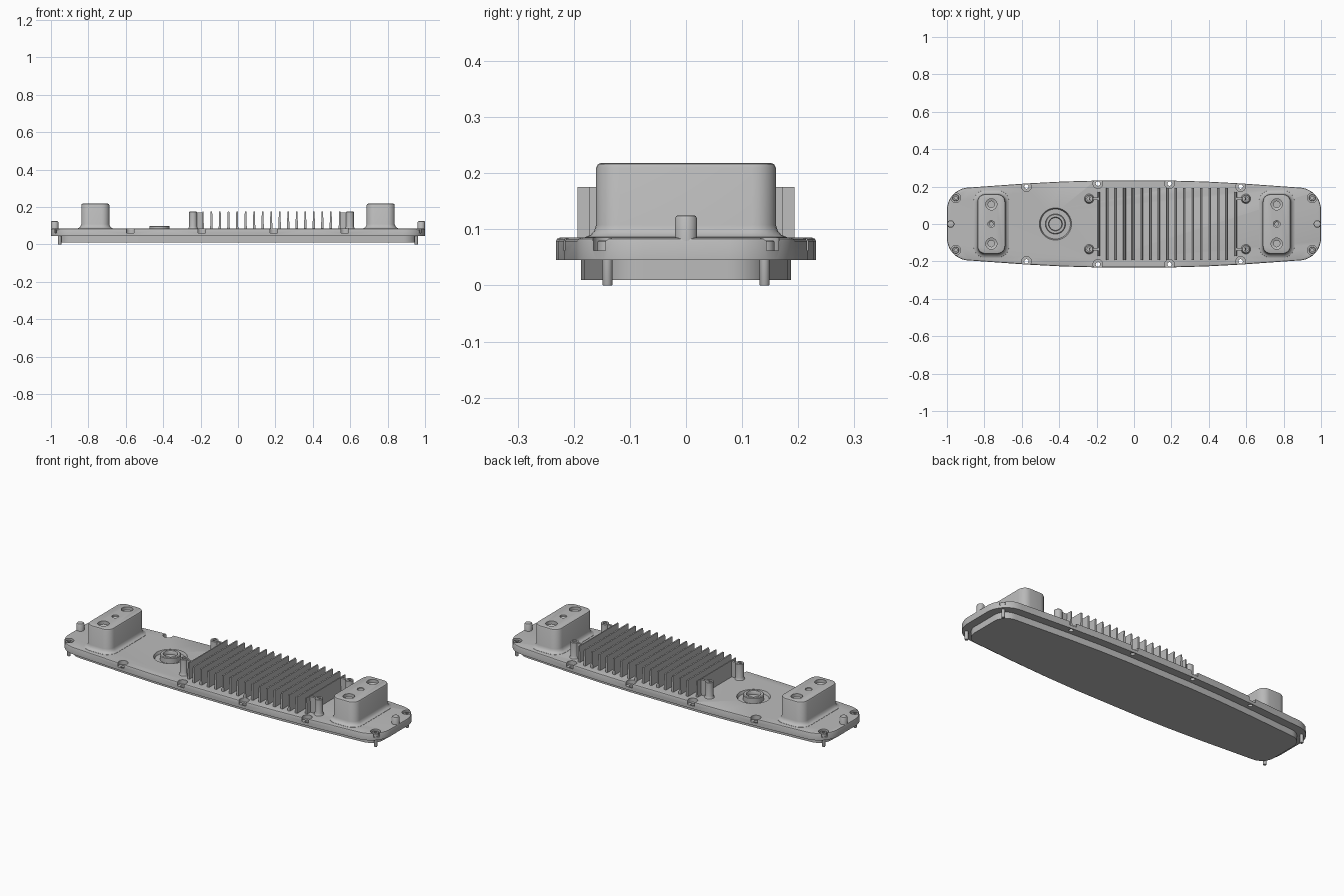
import bpy, bmesh
from math import sin, cos, pi

if "Cube" in bpy.data.objects:
    bpy.data.objects.remove(bpy.data.objects["Cube"])

grey = bpy.data.materials.new("cast grey")
grey.use_nodes = True
grey.diffuse_color = (0.5, 0.5, 0.5, 1)
grey.node_tree.nodes["Principled BSDF"].inputs["Base Color"].default_value = (0.5, 0.5, 0.5, 1)


# Outlines: each returns a function that gives a loop of points grown by d
def circle(r, n=24):
    return lambda d: [((r + d) * cos(2 * pi * i / n), (r + d) * sin(2 * pi * i / n))
                      for i in range(n)]


def rounded_box(hx, hy, r, n=7):
    def outline(d):
        pts = []
        for k, (sx, sy) in enumerate([(1, 1), (-1, 1), (-1, -1), (1, -1)]):
            for i in range(n):
                a = pi / 2 * (k + i / (n - 1))
                pts.append((sx * (hx - r) + (r + d) * cos(a), sy * (hy - r) + (r + d) * sin(a)))
        return pts
    return outline


def housing(d):
    # One quarter, mirrored round: flat middle, tapering shoulder, round corner
    quarter = [(0.88 + (0.12 + d) * cos(a), 0.075 + (0.12 + d) * sin(a))
               for a in [pi / 2 * i / 10 for i in range(11)]]
    quarter += [(0.57, 0.217 + d), (0.38, 0.227 + d), (0.2, 0.232 + d)]
    half = quarter + [(-x, y) for x, y in reversed(quarter)]
    return half + [(-x, -y) for x, y in half]


def loft(name, outline, profile, loc=(0, 0)):
    """Stack loops of the outline by (height, growth) and cap both ends."""
    bm = bmesh.new()
    rings = [[bm.verts.new((x, y, z)) for x, y in outline(d)] for z, d in profile]
    bm.faces.new(rings[0][::-1])
    bm.faces.new(rings[-1])
    n = len(rings[0])
    for a, b in zip(rings, rings[1:]):
        for i in range(n):
            j = (i + 1) % n
            bm.faces.new((a[i], a[j], b[j], b[i]))
    bmesh.ops.recalc_face_normals(bm, faces=bm.faces)
    mesh = bpy.data.meshes.new(name)
    bm.to_mesh(mesh)
    bm.free()
    mesh.materials.append(grey)
    ob = bpy.data.objects.new(name, mesh)
    ob.location = (*loc, 0)
    bpy.context.collection.objects.link(ob)
    return ob


def select(ob):
    bpy.ops.object.select_all(action='DESELECT')
    ob.select_set(True)
    bpy.context.view_layer.objects.active = ob


def cut(target, cutters):
    select(target)
    for c in cutters:
        c.hide_render = True
        mod = target.modifiers.new("cut", 'BOOLEAN')
        mod.operation, mod.solver, mod.object = 'DIFFERENCE', 'EXACT', c
        bpy.ops.object.modifier_apply(modifier=mod.name)
        bpy.data.objects.remove(c)


def box(name, hx, hy, z0, z1, loc):
    return loft(name, lambda d: [(hx + d, hy), (-hx - d, hy), (-hx - d, -hy), (hx + d, -hy)],
                [(z0, 0.002), (z1, -0.001)], loc)


SIDES = (-1, 1)
PORT = (-0.42, 0)
edge_screws = [(x, s * y) for s in SIDES
               for x, y in ((-0.575, 0.2), (-0.193, 0.216), (0.19, 0.216), (0.57, 0.2))]
pins = [(sx * 0.953, sy * 0.14) for sx in SIDES for sy in SIDES]

# Flange plate with open screw pockets and a recess round the port
flange = loft("flange_plate", housing, [(0.045, 0), (0.079, 0), (0.083, -0.002), (0.085, -0.007)])
cutters = [loft("pocket", circle(0.026), [(0.03, -0.014), (0.062, -0.014), (0.062, 0), (0.1, 0)], p)
           for p in edge_screws]
cutters += [loft("pocket", circle(0.026), [(0.062, 0), (0.1, 0)], p) for p in pins]
cutters.append(loft("recess", circle(0.088, 40), [(0.07, -0.008), (0.1, 0.004)], PORT))
cut(flange, cutters)

# Lower body
loft("lower_body", housing, [(0.01, -0.045), (0.05, -0.045)])

# Corner pins with socket heads
for p in pins:
    loft("corner_pin", circle(0.009, 16), [(0, -0.001), (0.002, 0), (0.065, 0)], p)
    head = loft("pin_head", circle(0.018), [(0.06, 0), (0.078, 0), (0.08, -0.002)], p)
    cut(head, [loft("socket", circle(0.009, 6), [(0.068, 0), (0.09, 0)], p)])

# Cable port bushing
port = loft("cable_port", circle(0.054, 40), [(0.06, 0), (0.097, 0), (0.1, -0.004)], PORT)
cut(port, [loft("bore", circle(0.038, 40), [(0.08, -0.004), (0.093, -0.004), (0.11, 0.004)], PORT)])

for s in SIDES:
    # Mounting blocks with a flared foot and counterbored holes
    at = (s * 0.763, 0)
    block = loft("mounting_block", rounded_box(0.075, 0.16, 0.042),
                 [(0.08, 0.022), (0.086, 0.02), (0.09, 0.01), (0.097, 0.004), (0.108, 0),
                  (0.21, 0), (0.216, -0.003), (0.218, -0.008)], at)
    holes = [loft("bore", circle(0.03), [(0.15, -0.013), (0.195, -0.013), (0.2, 0), (0.23, 0)],
                  (at[0], y)) for y in (-0.105, 0.105)]
    holes.append(loft("bore", circle(0.018), [(0.17, -0.008), (0.205, -0.008), (0.21, 0), (0.23, 0)], at))
    cut(block, holes)

    # Locating stud at each end
    loft("end_stud", circle(0.02), [(0.06, 0), (0.119, 0), (0.124, -0.003), (0.125, -0.007)],
         (s * 0.98, 0))

# Cooling fins
for i in range(15):
    box("cooling_fin", 0.005, 0.193, 0.08, 0.175, (-0.142 + i * 0.0456, 0))

# Screw bosses tied to an end wall on both sides of the fins
for wall_x, boss_x in ((-0.188, -0.24), (0.544, 0.598)):
    box("end_fin", 0.004, 0.172, 0.08, 0.175, (wall_x, 0))
    for s in SIDES:
        at = (boss_x, s * 0.135)
        box("boss_rib", abs(wall_x - boss_x) / 2, 0.006, 0.08, 0.172,
            ((wall_x + boss_x) / 2, at[1]))
        boss = loft("screw_boss", circle(0.021),
                    [(0.08, 0.007), (0.088, 0.003), (0.098, 0), (0.173, 0), (0.175, -0.002)], at)
        cut(boss, [loft("bore", circle(0.011), [(0.13, 0), (0.19, 0)], at)])

for ob in list(bpy.context.collection.objects):
    if ob.type == 'MESH' and grey.name in ob.data.materials:
        select(ob)
        bpy.ops.object.shade_smooth_by_angle(angle=0.6)
